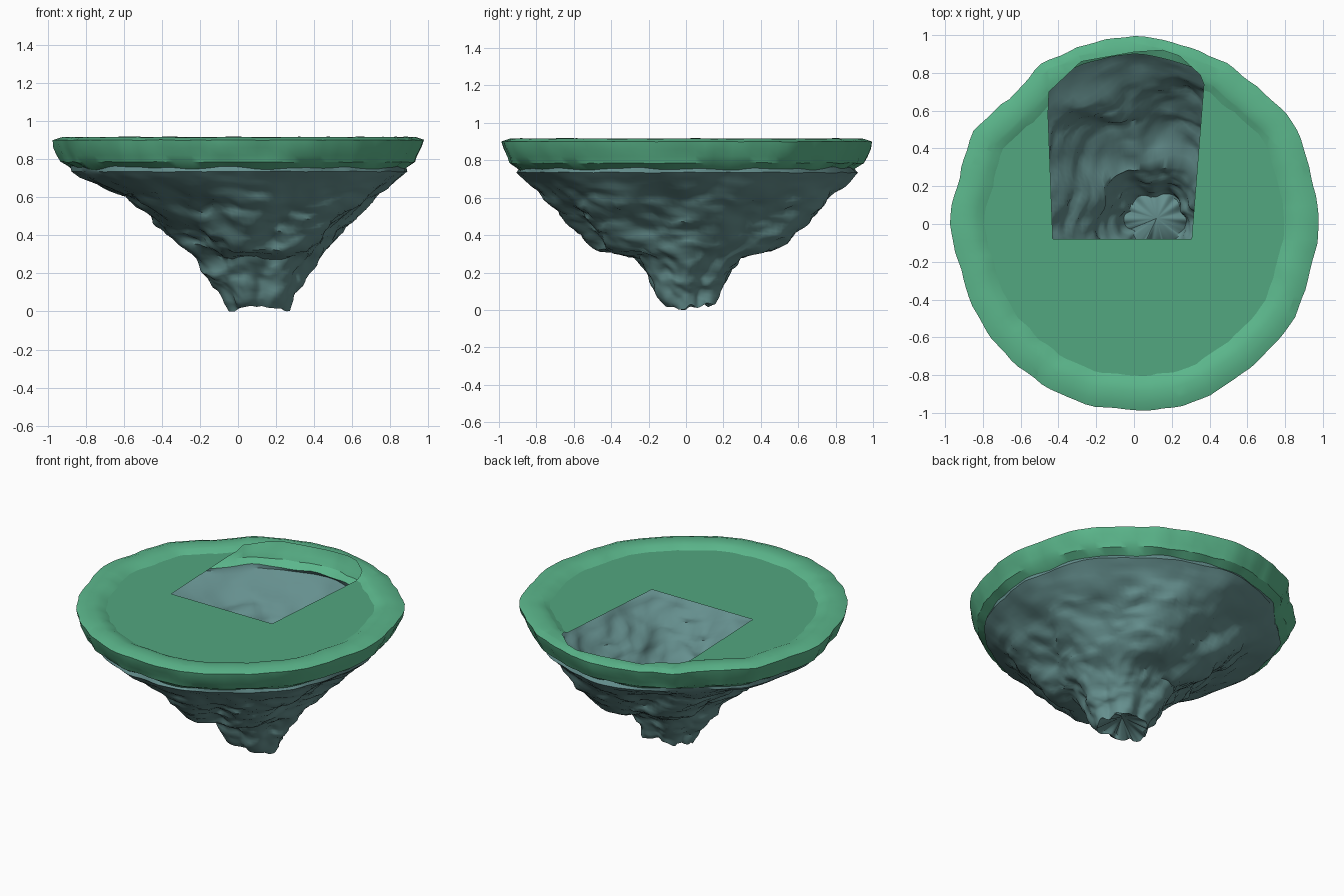
import bpy, bmesh, math
from mathutils import Vector, noise

if "Cube" in bpy.data.objects:
    bpy.data.objects.remove(bpy.data.objects["Cube"])

SEGMENTS = 120


def make_material(name, rgb):
    mat = bpy.data.materials.new(name)
    mat.use_nodes = True
    mat.diffuse_color = (*rgb, 1)
    mat.node_tree.nodes["Principled BSDF"].inputs["Base Color"].default_value = (*rgb, 1)
    return mat


rim_green = make_material("light grass green", (0.105, 0.47, 0.26))
floor_green = make_material("grass green", (0.085, 0.385, 0.215))
rock_grey = make_material("blue grey rock", (0.13, 0.275, 0.27))

# Island outline: one radius every 15 degrees, starting at +x
OUTLINE = [.98, .975, 1, .98, .985, .985, 1, .985, .975, .94, .98, .965,
           .98, .95, .965, .975, .98, .985, .99, 1, .99, .98, .985, .975]

# Rock extents by height: z, x min, x max, y min, y max
LEVELS = [(.76, -.91, .91, -.92, .92), (.7, -.82, .84, -.86, .86), (.6, -.58, .72, -.75, .75),
          (.5, -.45, .62, -.65, .67), (.4, -.36, .53, -.52, .58), (.32, -.25, .46, -.45, .44),
          (.28, -.2, .43, -.28, .31), (.2, -.17, .38, -.24, .24), (.1, -.1, .32, -.18, .19),
          (.02, -.05, .27, -.1, .14)]

# Grooves running down the rock: angle in degrees, depth, width
GROOVES = [(-80, .07, 13), (-25, .04, 16), (35, .05, 14), (100, .06, 15), (160, .05, 14), (225, .05, 12)]


def wobble(x, y, z, freq):
    return noise.noise(Vector((x, y, z)) * freq)


def outline(a):
    t = (math.degrees(a) % 360) / 15
    i = int(t)
    f = t - i
    r = OUTLINE[i % 24] * (1 - f) + OUTLINE[(i + 1) % 24] * f
    return r + .012 * wobble(math.cos(a), math.sin(a), 0, 7)


def rim_point(scale, z, rough, a):
    """Point on a grass ring that follows the island outline."""
    c, s = math.cos(a), math.sin(a)
    r = outline(a) * scale + rough * wobble(c, s, z, 9)
    return Vector((r * c, r * s, z + rough * .5 * wobble(s, c, z, 8)))


def seam_point(a):
    """Wavy seam shared by the grass and the rock."""
    p = rim_point(.9, .755, 0, a)
    p.z += .02 * wobble(p.x, p.y, 3, 6)
    return p


def rock_point(z, a):
    i = 0
    while i < len(LEVELS) - 2 and z < LEVELS[i + 1][0]:
        i += 1
    top, low = LEVELS[i], LEVELS[i + 1]
    f = (top[0] - z) / (top[0] - low[0])
    _, x0, x1, y0, y1 = [u * (1 - f) + v * f for u, v in zip(top, low)]
    c, s = math.cos(a), math.sin(a)
    x, y = (x0 + x1) / 2 + (x1 - x0) / 2 * c, (y0 + y1) / 2 + (y1 - y0) / 2 * s
    # Vertical grooves, strongest in the middle heights, plus rough stone
    strength = max(0, min(1, (.78 - z) * 4))
    push = 0
    for angle, depth, width in GROOVES:
        drift = angle + 40 * (z - .3)
        d = (math.degrees(a) - drift + 180) % 360 - 180
        push -= depth * math.exp(-(d / width) ** 2)
    push += .02 + .06 * wobble(x, y, z, 3.5) + .03 * wobble(x, y, z * 2, 9) + .012 * wobble(x, y, z, 25)
    push *= strength * min(1, .45 + z)
    lift = (.03 * wobble(x, y, z, 7) + .01 * wobble(x, y, z, 22)) * strength
    return Vector((x + push * c, y + push * s, max(0, z + lift)))


def loft(bm, ring_functions):
    """Bridge closed rings and return the rings of vertices."""
    rings = [[bm.verts.new(fn(2 * math.pi * k / SEGMENTS)) for k in range(SEGMENTS)]
             for fn in ring_functions]
    for upper, lower in zip(rings, rings[1:]):
        for k in range(SEGMENTS):
            n = (k + 1) % SEGMENTS
            bm.faces.new((upper[k], lower[k], lower[n], upper[n]))
    return rings


def fan(bm, ring, centre, upward):
    hub = bm.verts.new(centre)
    faces = []
    for k in range(SEGMENTS):
        a, b = ring[k], ring[(k + 1) % SEGMENTS]
        faces.append(bm.faces.new((hub, a, b) if upward else (hub, b, a)))
    return faces


def finish(bm, name, materials, angle):
    mesh = bpy.data.meshes.new(name)
    bm.to_mesh(mesh)
    bm.free()
    for mat in materials:
        mesh.materials.append(mat)
    obj = bpy.data.objects.new(name, mesh)
    bpy.context.collection.objects.link(obj)
    bpy.ops.object.select_all(action='DESELECT')
    obj.select_set(True)
    bpy.context.view_layer.objects.active = obj
    bpy.ops.object.shade_smooth_by_angle(angle=math.radians(angle))
    return obj


def ring(scale, z, rough):
    return lambda a: rim_point(scale, z, rough, a)


OUTER_EDGE = ring(.995, .9, .008)

# Grass top: flat floor inside a raised lip
bm = bmesh.new()
rings = loft(bm, [OUTER_EDGE, ring(.95, .915, .006), ring(.89, .917, .006),
                  ring(.85, .91, .012), ring(.81, .893, .014)])
for v in rings[-1]:
    v.co.z = .89
for face in fan(bm, rings[-1], (0, 0, .89), True):
    face.material_index = 1

# Opening through the grass top, cut edge by edge
HOLE = [Vector(p) for p in ((-.43, -.08), (.305, -.08), (.37, .74), (.35, .79), (.24, .89),
                            (.15, .92), (0, .91), (-.28, .86), (-.45, .7), (-.455, .58))]
sides = []
for p, q in zip(HOLE, HOLE[1:] + HOLE[:1]):
    d = q - p
    sides.append((Vector((p.x, p.y, 0)), Vector((d.y, -d.x, 0)).normalized()))
for point, normal in sides:
    bmesh.ops.bisect_plane(bm, geom=bm.verts[:] + bm.edges[:] + bm.faces[:], dist=1e-5,
                           plane_co=point, plane_no=normal)
inside = [f for f in bm.faces
          if all((f.calc_center_median() - p).dot(n) < 0 for p, n in sides)]
bmesh.ops.delete(bm, geom=inside, context='FACES')
finish(bm, "grass_top", [rim_green, floor_green], 35)

# Grass skirt: outer wall hanging over the rock
bm = bmesh.new()
loft(bm, [OUTER_EDGE, ring(.985, .86, .012), ring(.965, .82, .014), ring(.95, .785, .012), seam_point])
finish(bm, "grass_skirt", [rim_green], 30)

# Rock base: hollow tapering shell with a jagged tip
bm = bmesh.new()
STEPS = 44


def rock_ring(i):
    z = .735 - (.735 - .02) * i / STEPS
    blend = max(0, 1 - i / 8)

    def at(a):
        p = rock_point(z, a)
        r = outline(a) / .98
        return Vector((p.x * (1 + (r - 1) * blend), p.y * (1 + (r - 1) * blend), p.z))
    return at


rings = loft(bm, [seam_point] + [rock_ring(i) for i in range(STEPS + 1)])
# Two uneven prongs at the tip
for v in rings[-1]:
    v.co.z = max(0, .05 - .25 * abs(v.co.x - .12) + .04 * wobble(v.co.x, v.co.y, 0, 18))
fan(bm, rings[-1], (.12, .03, .09), False)
finish(bm, "rock_base", [rock_grey], 40)
